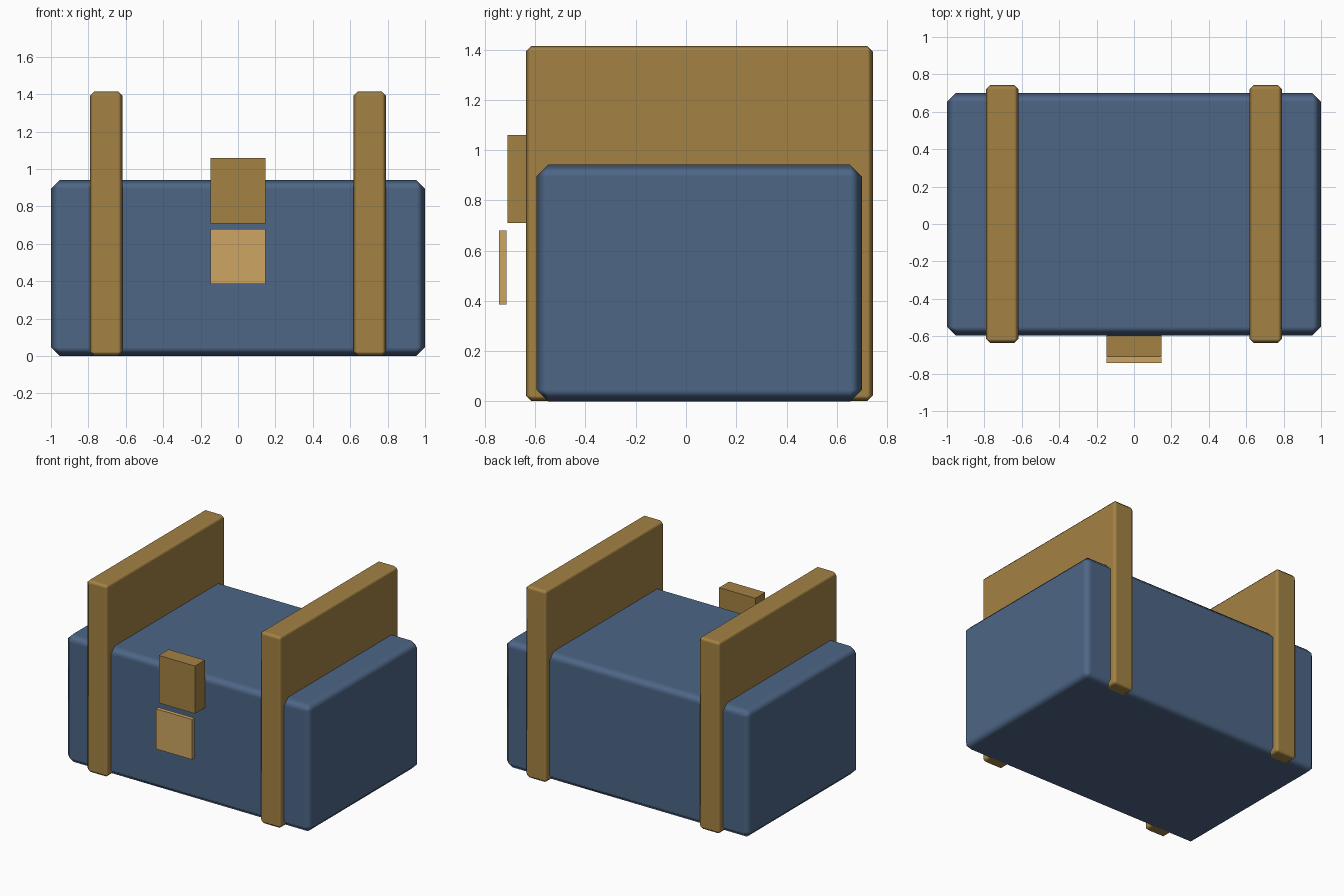
import bpy, math

if "Cube" in bpy.data.objects:
    bpy.data.objects.remove(bpy.data.objects["Cube"])


def material(name, rgb):
    m = bpy.data.materials.new(name)
    m.diffuse_color = (*rgb, 1.0)
    m.use_nodes = True
    m.node_tree.nodes["Principled BSDF"].inputs["Base Color"].default_value = m.diffuse_color
    return m


BLUE = material("slate_blue", (0.075, 0.133, 0.24))
BROWN = material("strap_brown", (0.37, 0.225, 0.058))
TAN = material("clasp_tan", (0.62, 0.375, 0.122))


def box(name, lo, hi, mat, chamfer=0.0):
    """Box between two corners, with an optional soft chamfer."""
    centre = [(a + b) / 2 for a, b in zip(lo, hi)]
    bpy.ops.mesh.primitive_cube_add(size=1, location=centre)
    ob = bpy.context.object
    ob.name = name
    ob.scale = [b - a for a, b in zip(lo, hi)]
    bpy.ops.object.transform_apply(location=False, rotation=False, scale=True)
    ob.data.materials.append(mat)
    if chamfer:
        bpy.ops.object.shade_smooth_by_angle(angle=math.radians(60))
        bev = ob.modifiers.new("chamfer", 'BEVEL')
        bev.width = chamfer
        bev.segments = 1
        bev.limit_method = 'ANGLE'
        bev.harden_normals = True
        # keep the chamfers smooth shaded against the flat sides
        for p in ob.data.polygons:
            p.use_smooth = True
        sharp = ob.data.attributes.get("sharp_edge")
        if sharp:
            ob.data.attributes.remove(sharp)
    return ob


# chest body
box("chest_body", (-1, -0.595, 0), (1, 0.70, 0.942), BLUE, 0.047)

# two tall straps wrapping the body
for side, label in ((-1, "left"), (1, "right")):
    x = side * 0.705
    box(label + "_strap", (x - 0.087, -0.637, 0.001), (x + 0.087, 0.743, 1.415), BROWN, 0.023)

# clasp on the front: upper block and thin hanging plate
box("clasp_block", (-0.147, -0.71, 0.71), (0.147, -0.595, 1.06), BROWN)
box("clasp_plate", (-0.147, -0.743, 0.385), (0.147, -0.714, 0.68), TAN)
